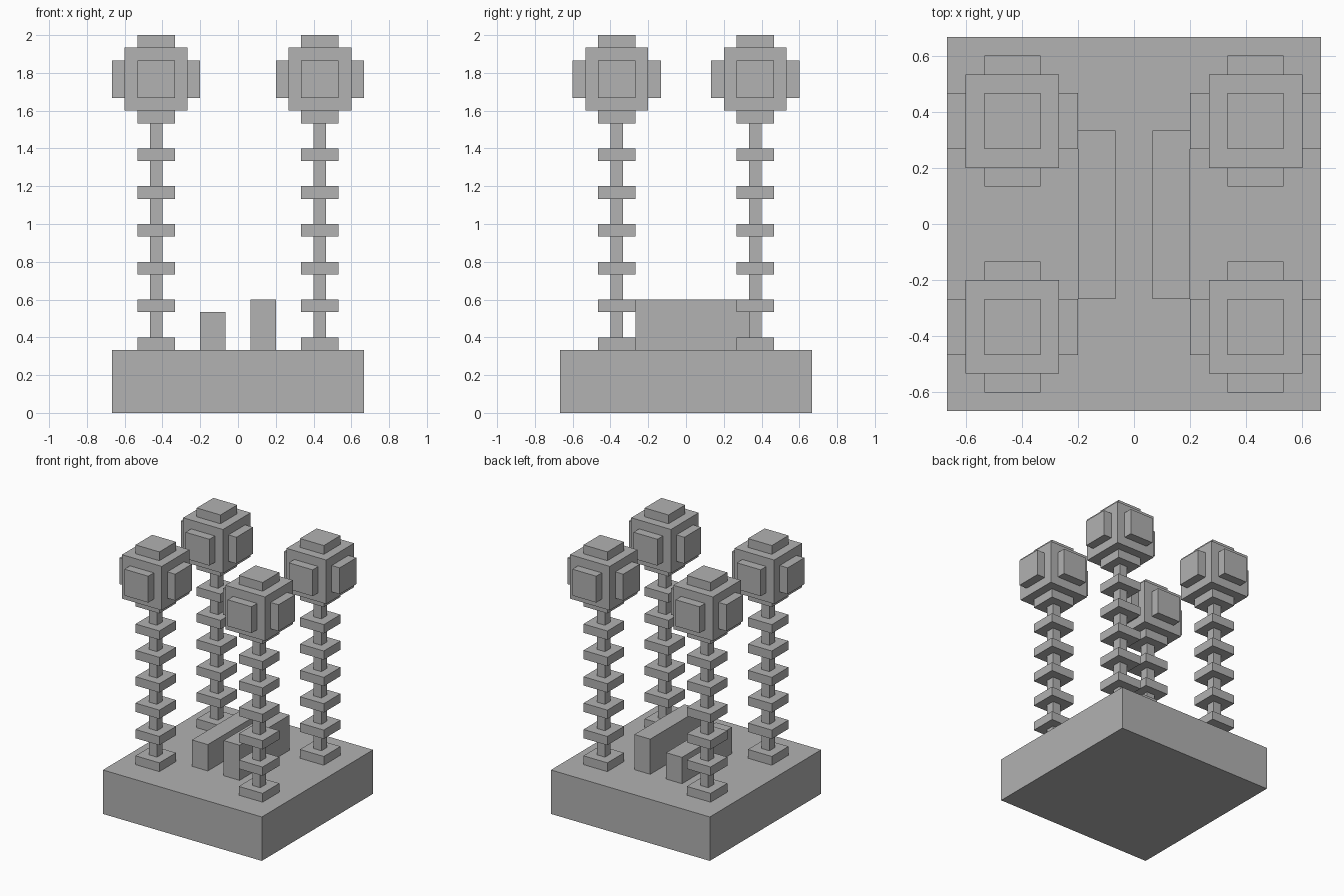
import bpy
import bmesh
from mathutils import Matrix, Vector

U = 1 / 15  # block unit

if "Cube" in bpy.data.objects:
    bpy.data.objects.remove(bpy.data.objects["Cube"], do_unlink=True)

stone = bpy.data.materials.new("stone grey")
stone.use_nodes = True
grey = (0.445, 0.445, 0.445, 1)
stone.diffuse_color = grey
stone.node_tree.nodes["Principled BSDF"].inputs["Base Color"].default_value = grey


def add_box(bm, center, size):
    matrix = Matrix.Translation(Vector(center) * U) @ Matrix.Diagonal((*[s * U for s in size], 1))
    bmesh.ops.create_cube(bm, size=1, matrix=matrix)


def make_part(name, boxes):
    """One flat-shaded object from (center, size) boxes in block units."""
    bm = bmesh.new()
    for center, size in boxes:
        add_box(bm, center, size)
    mesh = bpy.data.meshes.new(name)
    bm.to_mesh(mesh)
    bm.free()
    mesh.materials.append(stone)
    obj = bpy.data.objects.new(name, mesh)
    bpy.context.collection.objects.link(obj)
    return obj


# Base slab and the two low walls
make_part("base", [((0, 0, 2.5), (20, 20, 5))])
make_part("left_wall", [((2, 0.5, 7), (2, 9, 4))])
make_part("right_wall", [((-2, 0.5, 6.5), (2, 9, 3))])

# Four ringed posts, each topped by a cube with a plate on every side
for x, side in ((6.5, "left"), (-6.5, "right")):
    for y, end in ((-5.5, "front"), (5.5, "back")):
        tag = f"{end}_{side}"
        make_part(f"{tag}_post", [((x, y, 14), (1, 1, 18))])
        make_part(f"{tag}_rings", [((x, y, 5.5 + 3 * i), (3, 3, 1)) for i in range(6)])
        head = Vector((x, y, 26.5))
        make_part(f"{tag}_head", [(head, (5, 5, 5))])
        plates = []
        for axis in range(3):
            size = [3, 3, 3]
            size[axis] = 1
            for sign in (-1, 1):
                center = head.copy()
                center[axis] += 3 * sign
                plates.append((center, size))
        make_part(f"{tag}_head_plates", plates)
